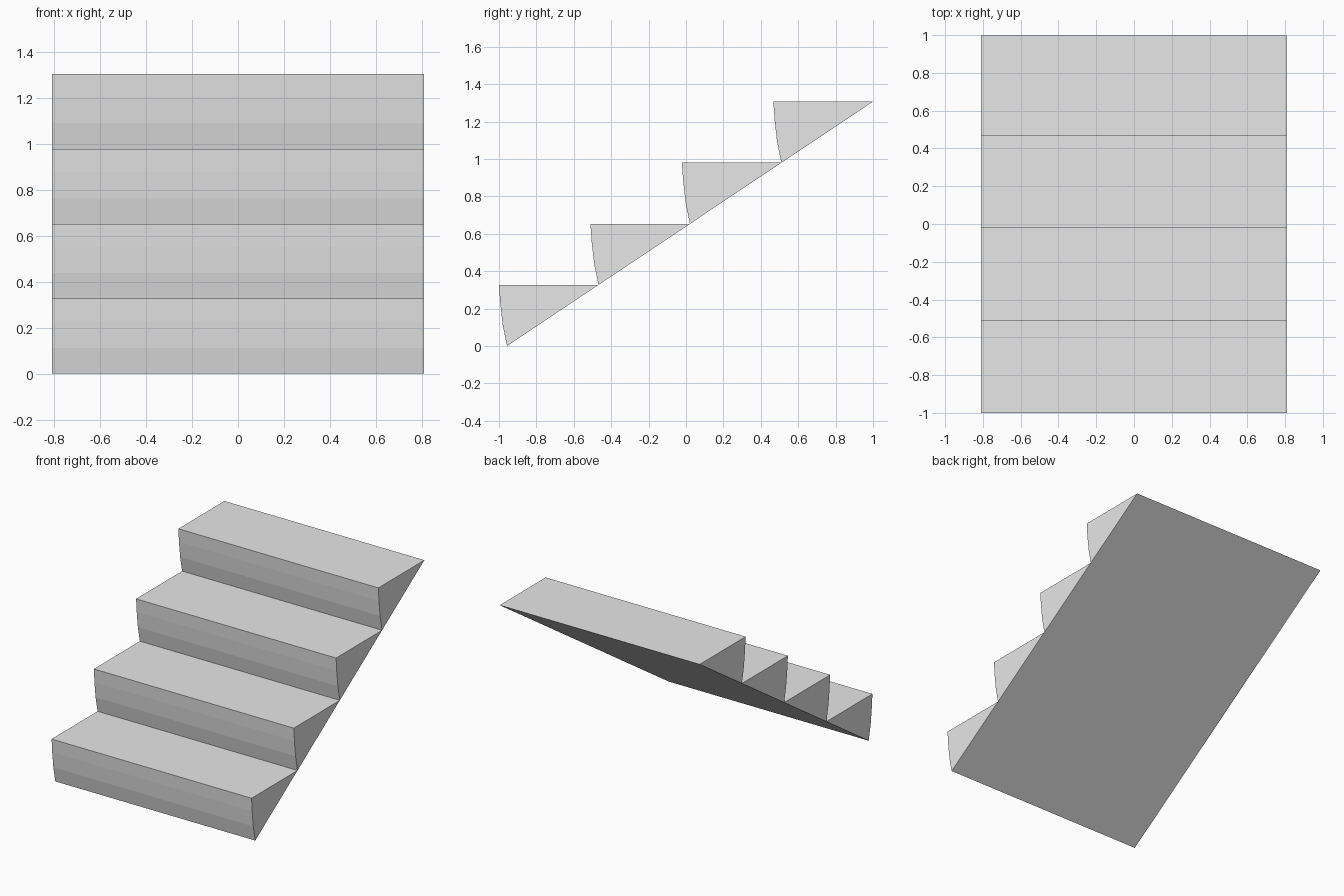
import bpy
import bmesh

cube = bpy.data.objects.get("Cube")
if cube:
    bpy.data.objects.remove(cube, do_unlink=True)

STEPS = 4
HALF_WIDTH = 0.81
RUN = 0.489
RISE = 0.3265
FOOT_Y = -0.957

# Plain grey for the whole staircase
grey = bpy.data.materials.new("plain_grey")
grey.use_nodes = True
colour = (0.8, 0.8, 0.8, 1)
grey.diffuse_color = colour
grey.node_tree.nodes["Principled BSDF"].inputs["Base Color"].default_value = colour

# Side profile of one step (y, z): sloped underside, flat tread, bowed riser
profile = [(0, 0), (RUN, RISE), (-0.043, RISE), (-0.036, 0.228), (-0.023, 0.112)]


def add_step(index):
    bm = bmesh.new()
    verts = [bm.verts.new((-HALF_WIDTH, FOOT_Y + index * RUN + y, index * RISE + z))
             for y, z in profile]
    side = bm.faces.new(verts)
    extruded = bmesh.ops.extrude_face_region(bm, geom=[side], use_keep_orig=True)
    moved = [v for v in extruded["geom"] if isinstance(v, bmesh.types.BMVert)]
    bmesh.ops.translate(bm, verts=moved, vec=(2 * HALF_WIDTH, 0, 0))
    bmesh.ops.recalc_face_normals(bm, faces=bm.faces)
    mesh = bpy.data.meshes.new(f"step_{index + 1}")
    bm.to_mesh(mesh)
    bm.free()
    mesh.materials.append(grey)
    step = bpy.data.objects.new(f"step_{index + 1}", mesh)
    bpy.context.collection.objects.link(step)


# Flight of identical steps
for i in range(STEPS):
    add_step(i)
